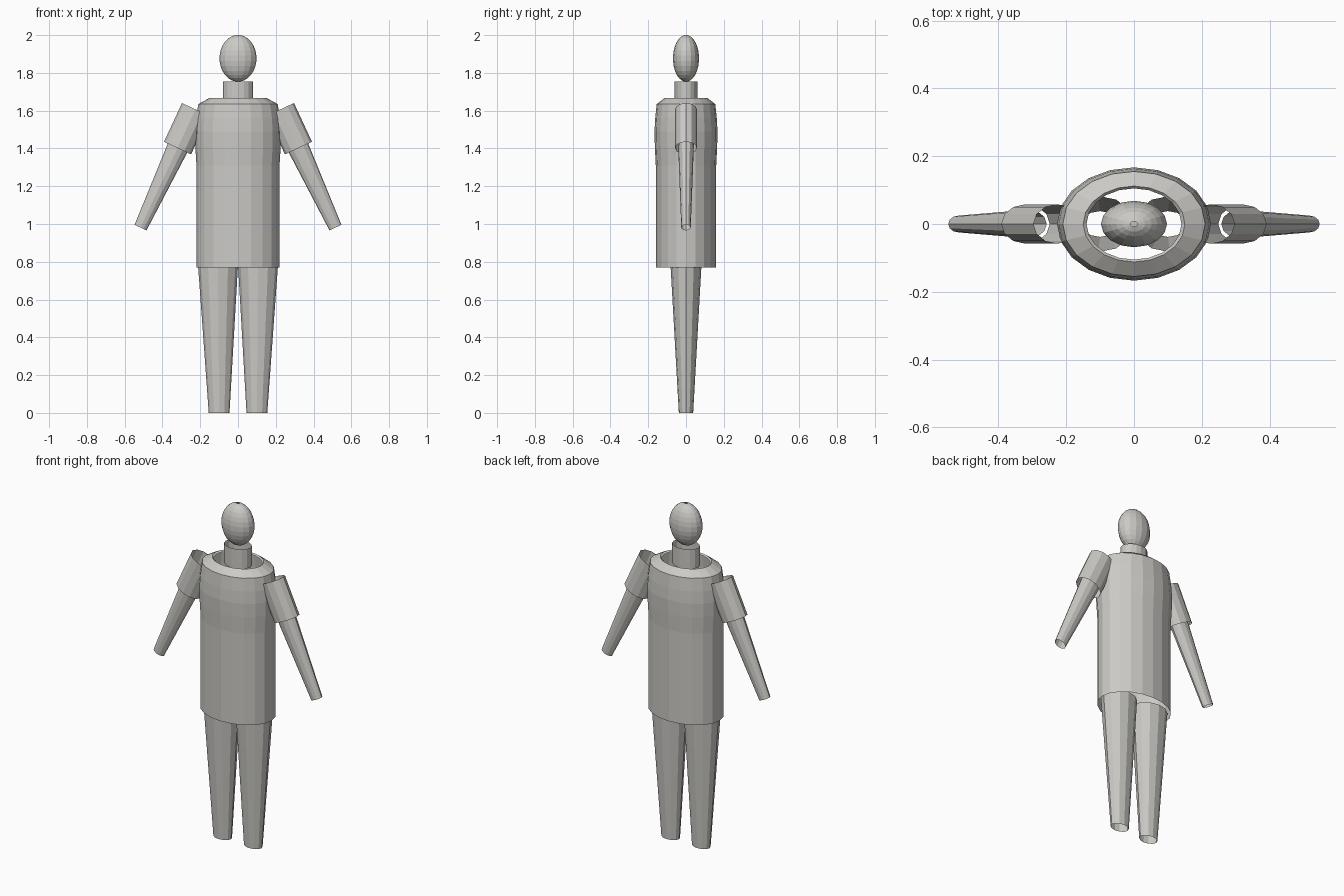
import bpy, bmesh
from math import sin, cos, pi, radians
from mathutils import Vector

if "Cube" in bpy.data.objects:
    bpy.data.objects.remove(bpy.data.objects["Cube"], do_unlink=True)

# One warm light grey for the whole figure
grey = bpy.data.materials.new("warm_light_grey")
grey.use_nodes = True
colour = (0.6, 0.59, 0.56, 1)
grey.diffuse_color = colour
grey.node_tree.nodes["Principled BSDF"].inputs["Base Color"].default_value = colour


def tube(name, rings, sides, tilt=0, close_bottom=False):
    """Open elliptical tube; rings run bottom to top as (x, z, radius_x, radius_y)."""
    bm = bmesh.new()
    across = Vector((cos(tilt), 0, sin(tilt)))
    loops = []
    for x, z, rx, ry in rings:
        loop = []
        for i in range(sides):
            a = 2 * pi * i / sides
            p = Vector((x, 0, z)) + across * rx * cos(a) + Vector((0, ry * sin(a), 0))
            loop.append(bm.verts.new(p))
        loops.append(loop)
    for low, high in zip(loops, loops[1:]):
        for i in range(sides):
            j = (i + 1) % sides
            bm.faces.new((low[i], low[j], high[j], high[i]))
    if close_bottom:
        bm.faces.new(list(reversed(loops[0])))
    mesh = bpy.data.meshes.new(name)
    bm.to_mesh(mesh)
    bm.free()
    mesh.materials.append(grey)
    obj = bpy.data.objects.new(name, mesh)
    bpy.context.collection.objects.link(obj)
    return obj


# Long tunic with rounded chest and a turned-in collar
tube("torso", [
    (0, 0.77, 0.22, 0.16),
    (0, 1.31, 0.22, 0.16),
    (0, 1.41, 0.226, 0.165),
    (0, 1.49, 0.227, 0.167),
    (0, 1.56, 0.222, 0.163),
    (0, 1.635, 0.21, 0.155),
    (0, 1.668, 0.15, 0.112),
    (0, 1.66, 0.14, 0.105),
], 20)

# Neck
tube("neck", [(0, 1.64, 0.08, 0.06), (0, 1.755, 0.08, 0.06)], 16)

# Egg-shaped head with a small opening at the crown
head = []
steps = 14
for k in range(steps):
    a = pi * (k + 0.5) / steps - pi / 2
    half_height = 0.123 / cos(pi / steps / 2)
    head.append((0, 1.877 + half_height * sin(a), 0.098 * cos(a), 0.069 * cos(a)))
tube("head", head, 16, close_bottom=True)

# Paired limbs
lean = radians(25)
for side, s in (("left", 1), ("right", -1)):
    tube(side + "_leg", [
        (s * 0.1, 0, 0.055, 0.038),
        (s * 0.106, 0.8, 0.107, 0.083),
    ], 12)
    tube(side + "_sleeve", [
        (s * 0.32, 1.402, 0.079, 0.058),
        (s * 0.225, 1.607, 0.079, 0.058),
    ], 12, s * lean)
    tube(side + "_forearm", [
        (s * 0.516, 0.981, 0.035, 0.025),
        (s * 0.31, 1.424, 0.058, 0.042),
    ], 12, s * lean)
